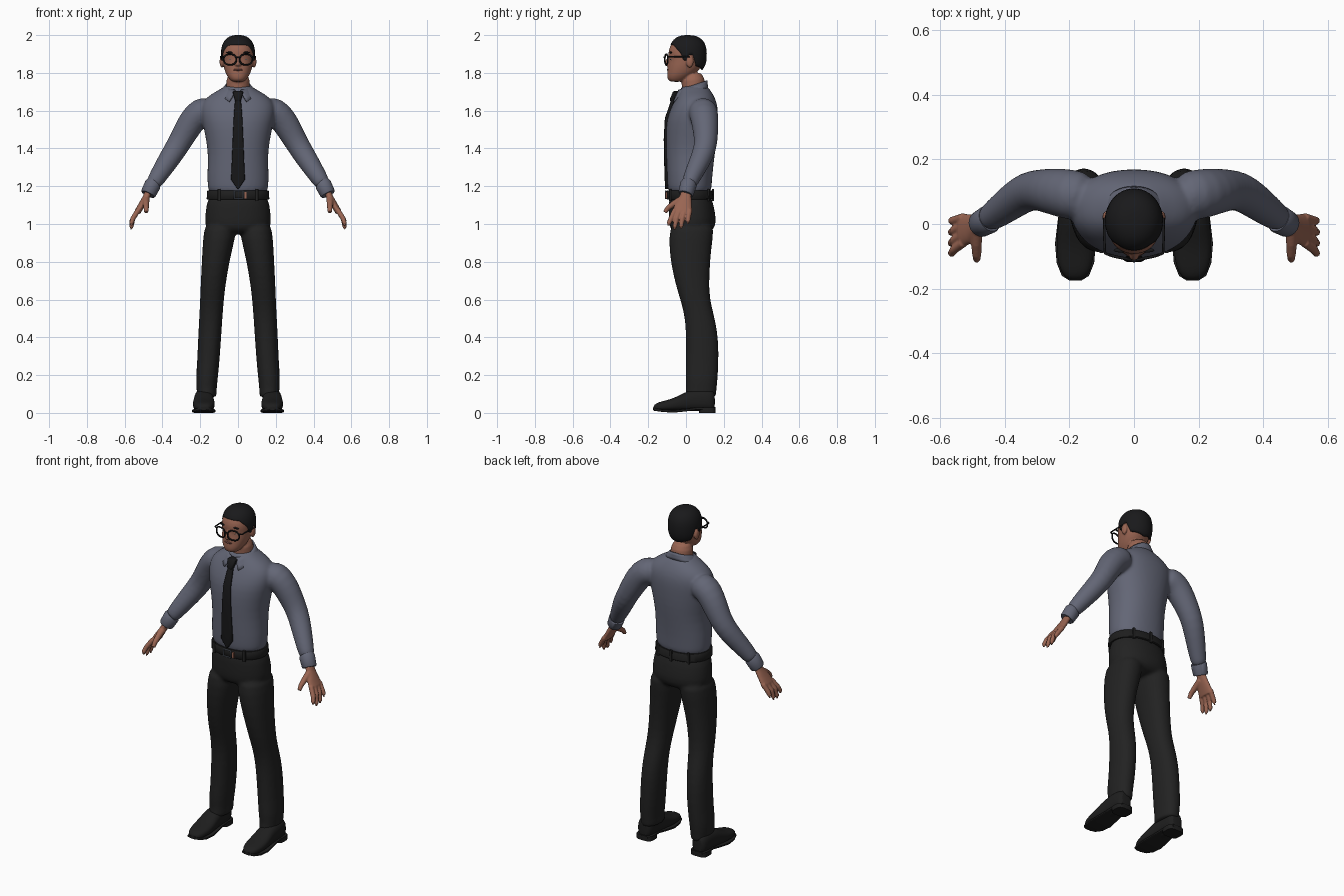
import bpy, bmesh
from math import sin, cos, asin, pi, radians, copysign
from mathutils import Vector, Matrix

if "Cube" in bpy.data.objects:
    bpy.data.objects.remove(bpy.data.objects["Cube"])


def material(name, r, g, b):
    m = bpy.data.materials.new(name)
    m.use_nodes = True
    m.diffuse_color = (r, g, b, 1)
    m.node_tree.nodes["Principled BSDF"].inputs["Base Color"].default_value = (r, g, b, 1)
    return m


SHIRT = material("slate_shirt", .125, .133, .18)
CLOTH = material("black_cloth", .016, .016, .016)
SKIN = material("skin", .32, .13, .085)
HAIR = material("dark_hair", .01, .01, .011)
LEATHER = material("black_leather", .013, .013, .013)
TIE = material("tie_black", .009, .009, .01)
METAL = material("buckle_metal", .12, .14, .18)
LIPS = material("lips", .2, .075, .06)
WHITE = material("eye_white", .5, .48, .45)


def power(v, n):
    return copysign(abs(v) ** (2 / n), v)


def skin_rings(bm, rings):
    """Bridge point rings into a closed tube."""
    loops = [[bm.verts.new(p) for p in ring] for ring in rings]
    for a, b in zip(loops, loops[1:]):
        for i in range(len(a)):
            j = (i + 1) % len(a)
            bm.faces.new((a[i], a[j], b[j], b[i]))
    bm.faces.new(loops[0])
    bm.faces.new(loops[-1])


def loft(bm, sections, axis="Z", n=2.2, s=1, seg=28):
    """Sections are (position, x0, x1, low, high) along Z or Y."""
    rings = []
    for t, x0, x1, b0, b1 in sections:
        ring = []
        for k in range(seg):
            a = 2 * pi * k / seg
            x = s * ((x0 + x1) / 2 + (x1 - x0) / 2 * power(cos(a), n))
            b = (b0 + b1) / 2 + (b1 - b0) / 2 * power(sin(a), n)
            ring.append((x, b, t) if axis == "Z" else (x, t, b))
        rings.append(ring)
    skin_rings(bm, rings)


def centred(rows):
    return [(z, -w, w, y0, y1) for z, w, y0, y1 in rows]


def tube(bm, path, s=1, seg=16):
    """Path points are (x, y, z, radius)."""
    pts = [Vector((s * p[0], p[1], p[2])) for p in path]
    rings = []
    for i, p in enumerate(pts):
        d = pts[min(i + 1, len(pts) - 1)] - pts[max(i - 1, 0)]
        q = d.to_track_quat("Z", "Y")
        rings.append([p + q @ Vector((cos(2 * pi * k / seg), sin(2 * pi * k / seg), 0)) * path[i][3]
                      for k in range(seg)])
    skin_rings(bm, rings)


def ball(bm, loc, scale):
    bmesh.ops.create_uvsphere(bm, u_segments=20, v_segments=12, radius=1,
                              matrix=Matrix.Translation(loc) @ Matrix.Diagonal((*scale, 1)))


def finish(name, bm, mat, subsurf=0, voxel=0, smooth=4, solid=0):
    bmesh.ops.recalc_face_normals(bm, faces=bm.faces[:])
    me = bpy.data.meshes.new(name)
    bm.to_mesh(me)
    bm.free()
    me.materials.append(mat)
    ob = bpy.data.objects.new(name, me)
    bpy.context.collection.objects.link(ob)
    bpy.ops.object.select_all(action="DESELECT")
    ob.select_set(True)
    bpy.context.view_layer.objects.active = ob
    bpy.ops.object.shade_smooth_by_angle(angle=radians(45))
    if solid:
        m = ob.modifiers.new("thickness", "SOLIDIFY")
        m.thickness = solid
    if subsurf:
        m = ob.modifiers.new("round", "SUBSURF")
        m.levels = m.render_levels = subsurf
    if voxel:
        m = ob.modifiers.new("blend", "REMESH")
        m.mode, m.voxel_size, m.use_smooth_shade = "VOXEL", voxel, True
        m = ob.modifiers.new("soften", "SMOOTH")
        m.factor, m.iterations = .5, smooth
    return ob


def wire(name, points, radius, mat, cyclic=False):
    cu = bpy.data.curves.new(name, "CURVE")
    cu.dimensions, cu.bevel_depth, cu.bevel_resolution = "3D", radius, 2
    sp = cu.splines.new("POLY")
    sp.points.add(len(points) - 1)
    for p, co in zip(sp.points, points):
        p.co = (*co, 1)
    sp.use_cyclic_u = cyclic
    cu.materials.append(mat)
    bpy.context.collection.objects.link(bpy.data.objects.new(name, cu))


SIDES = (("left", 1), ("right", -1))

# Shirt: torso and sleeves blended together
bm = bmesh.new()
loft(bm, centred([(1.15, .155, -.09, .13), (1.19, .161, -.098, .136), (1.26, .164, -.102, .14),
                  (1.37, .158, -.106, .153), (1.46, .172, -.108, .165), (1.55, .192, -.104, .17),
                  (1.61, .2, -.082, .17), (1.655, .185, -.06, .16), (1.69, .14, -.04, .142),
                  (1.715, .09, -.03, .125), (1.735, .07, -.02, .105)]))
for _, s in SIDES:
    tube(bm, [(.13, .08, 1.6, .075), (.2, .092, 1.598, .079), (.245, .1, 1.545, .073),
              (.285, .105, 1.475, .066), (.325, .104, 1.405, .062), (.37, .075, 1.335, .057),
              (.425, .032, 1.25, .047), (.46, .01, 1.195, .041)], s, 24)
finish("shirt", bm, SHIRT, 1, .009, 6)

# Cuffs
for side, s in SIDES:
    bm = bmesh.new()
    tube(bm, [(.446, .016, 1.215, .041), (.451, .013, 1.209, .044), (.474, 0, 1.163, .041),
              (.477, -.002, 1.157, .037)], s, 24)
    finish(side + "_cuff", bm, SHIRT)

# Collar: folded band with two points at the front
bm = bmesh.new()
rows = []
for v in (0, .33, .66, 1):
    row, start = [], radians(14 + 14 * v)
    for k in range(41):
        a = start + (2 * pi - 2 * start) * k / 40
        c = cos(a)
        z = 1.735 - .025 * c - v * (.04 + .035 * max(0, c) ** 3)
        rx = .066 + .034 * v
        ry = .078 + v * (.022 + .018 * c)
        row.append(bm.verts.new((rx * sin(a), .035 - ry * c, z)))
    rows.append(row)
for a, b in zip(rows, rows[1:]):
    for i in range(40):
        bm.faces.new((a[i], a[i + 1], b[i + 1], b[i]))
finish("collar", bm, SHIRT, solid=.008)

# Tie: knot and blade
bm = bmesh.new()
loft(bm, centred([(1.705, .02, -.062, -.03), (1.698, .028, -.07, -.03),
                  (1.66, .018, -.086, -.05), (1.652, .015, -.084, -.05)]), n=3)
finish("tie_knot", bm, TIE)
bm = bmesh.new()
loft(bm, centred([(z, w, y, y + .02) for z, w, y in
                  ((1.67, .014, -.075), (1.62, .019, -.091), (1.56, .023, -.112), (1.45, .028, -.118),
                   (1.3, .034, -.115), (1.235, .037, -.113), (1.185, .003, -.11))]), n=4)
finish("tie_blade", bm, TIE)

# Trousers: hips and legs blended together
bm = bmesh.new()
loft(bm, centred([(1.17, .155, -.092, .132), (1.1, .168, -.092, .146), (1.02, .178, -.092, .163),
                  (.97, .17, -.085, .15), (.945, .11, -.05, .11)]))
for _, s in SIDES:
    loft(bm, [(1.02, .005, .175, -.08, .155), (.93, .013, .185, -.092, .142), (.8, .047, .192, -.084, .127),
              (.65, .07, .199, -.048, .121), (.57, .077, .202, -.02, .134), (.48, .084, .207, -.003, .158),
              (.38, .09, .212, 0, .173), (.25, .1, .217, 0, .172), (.18, .107, .224, -.004, .168),
              (.13, .113, .219, .002, .162), (.088, .113, .218, -.006, .16), (.082, .118, .213, 0, .155)], s=s)
finish("trousers", bm, CLOTH, 1, .009, 5)

# Belt, loops, buckle and tab
bm = bmesh.new()
loft(bm, centred([(1.13, .163, -.1, .14), (1.134, .166, -.104, .144),
                  (1.174, .163, -.104, .142), (1.178, .16, -.1, .138)]), seg=48)
finish("belt", bm, LEATHER)
bm = bmesh.new()
for x, y in ((.1, -.083), (-.1, -.083), (.1, .12), (-.1, .12), (0, .143)):
    loft(bm, [(z, x - .008, x + .008, y - .006, y + .006) for z in (1.122, 1.186)], n=5)
finish("belt_loops", bm, CLOTH)
wire("buckle", [(-.02, -.108, 1.134), (.026, -.108, 1.134), (.026, -.108, 1.175), (-.02, -.108, 1.175)],
     .004, METAL, True)
bm = bmesh.new()
loft(bm, [(z, .034, .046, -.108, -.1) for z in (1.134, 1.17)], n=6)
finish("belt_tab", bm, SKIN)

# Shoes with sole and heel
for side, s in SIDES:
    bm = bmesh.new()
    loft(bm, [(y, .181 - w, .181 + w, .01, z) for y, w, z in
              ((-.173, .018, .035), (-.162, .036, .05), (-.13, .052, .061), (-.08, .059, .072),
               (-.03, .057, .095), (.01, .052, .118), (.08, .05, .13), (.135, .046, .125), (.154, .03, .11))],
         "Y", 2.5, s)
    finish(side + "_shoe", bm, LEATHER, 1)
    bm = bmesh.new()
    loft(bm, [(y, .181 - w, .181 + w, z, z + .014) for y, w, z in
              ((-.175, .018, .016), (-.16, .042, .01), (-.12, .058, .004), (-.06, .063, .002),
               (.0, .056, .008), (.06, .048, .016), (.13, .05, .016), (.156, .034, .016))], "Y", 6, s)
    loft(bm, [(z, .13, .232, .07, .157) for z in (0, .028)], n=3.5, s=s)
    finish(side + "_sole", bm, LEATHER)

# Hands: palm, four fingers and thumb
for side, s in SIDES:
    bm = bmesh.new()
    loft(bm, [(1.185, .447, .487, -.022, .03), (1.145, .465, .505, -.035, .028), (1.11, .484, .525, -.058, .03),
              (1.075, .505, .545, -.07, .032), (1.055, .517, .55, -.07, .032)], s=s)
    for y0, y1, tip in ((-.058, -.092, .99), (-.032, -.06, .972), (-.005, -.026, .975), (.02, .01, 1)):
        tube(bm, [(.527, y0, 1.075, .014), (.556, (y0 + y1) / 2 - .004, 1.03, .0135),
                  (.565, y1, tip + .012, .0115), (.564, y1, tip, .009)], s)
    tube(bm, [(.487, -.015, 1.135, .02), (.487, -.06, 1.11, .017), (.486, -.095, 1.085, .014),
              (.486, -.112, 1.062, .011)], s)
    finish(side + "_hand", bm, SKIN, 0, .004, 4)

# Head: skull, jaw, nose, ears and neck blended together
bm = bmesh.new()
loft(bm, centred([(1.752, .03, -.08, -.02), (1.762, .042, -.097, 0), (1.785, .06, -.101, .035),
                  (1.81, .07, -.099, .065), (1.84, .078, -.096, .088), (1.87, .081, -.089, .097),
                  (1.9, .083, -.095, .1), (1.93, .081, -.09, .1), (1.958, .07, -.075, .085),
                  (1.98, .045, -.045, .06)]))
loft(bm, centred([(1.892, .008, -.096, -.07), (1.858, .013, -.112, -.07),
                  (1.843, .019, -.117, -.07), (1.834, .013, -.107, -.07)]), n=2)
tube(bm, [(0, .048, 1.65, .064), (0, .042, 1.72, .063), (0, .03, 1.81, .063)], seg=24)
for _, s in SIDES:
    ball(bm, (s * .086, .02, 1.86), (.012, .021, .033))
finish("head", bm, SKIN, 1, .005, 4)

# Hair: cap whose lower edge follows the hairline
LINE = ((0, 1.95), (38, 1.947), (55, 1.925), (70, 1.9), (76, 1.865), (86, 1.865),
        (92, 1.895), (106, 1.895), (120, 1.835), (180, 1.815))


def hairline(deg):
    for (a, za), (b, zb) in zip(LINE, LINE[1:]):
        if deg <= b:
            return za + (zb - za) * (deg - a) / (b - a)
    return LINE[-1][1]


bm = bmesh.new()
N, ZC, RZ, SEG, ROWS = 2.5, 1.895, .105, 96, 14
cols = []
for k in range(SEG):
    a = 2 * pi * k / SEG
    u = (hairline(min(180, abs((k * 360 / SEG + 180) % 360 - 180))) - ZC) / RZ
    low = asin(copysign(abs(u) ** (N / 2), u))
    col = []
    for r in range(ROWS + 1):
        p = low + (pi / 2 - low) * r / ROWS
        w = power(max(cos(p), 0), N)
        col.append(bm.verts.new((.09 * w * sin(a), .01 - .1 * w * cos(a), ZC + RZ * power(sin(p), N))))
    cols.append(col)
for k in range(SEG):
    a, b = cols[k], cols[(k + 1) % SEG]
    for r in range(ROWS):
        bm.faces.new((a[r], b[r], b[r + 1], a[r + 1]))
bmesh.ops.remove_doubles(bm, verts=bm.verts[:], dist=.0003)
finish("hair", bm, HAIR, solid=.014)

# Face details: eyes, brows and mouth
for name, mat, loc, scale in (("eye", WHITE, (.036, -.073, 1.871), (.013, .008, .006)),
                              ("iris", HAIR, (.036, -.079, 1.871), (.005, .004, .005)),
                              ("brow", HAIR, (.04, -.081, 1.908), (.023, .007, .005))):
    for side, s in SIDES:
        bm = bmesh.new()
        ball(bm, (s * loc[0], loc[1], loc[2]), scale)
        finish(side + "_" + name, bm, mat)
bm = bmesh.new()
ball(bm, (0, -.093, 1.816), (.025, .009, .006))
finish("mouth", bm, LIPS)

# Glasses: rims, bridge and temples
for side, s in SIDES:
    rim = [(s * (.042 + .033 * power(cos(a), 2.4)), -.104 + .008 * cos(a), 1.871 + .028 * power(sin(a), 2.4))
           for a in [2 * pi * k / 32 for k in range(32)]]
    wire(side + "_rim", rim, .0045, TIE, True)
    wire(side + "_temple", [(s * .072, -.098, 1.886), (s * .09, -.09, 1.886), (s * .092, -.03, 1.886),
                            (s * .091, .02, 1.884)], .004, TIE)
wire("bridge", [(-.012, -.112, 1.879), (0, -.115, 1.883), (.012, -.112, 1.879)], .004, TIE)
